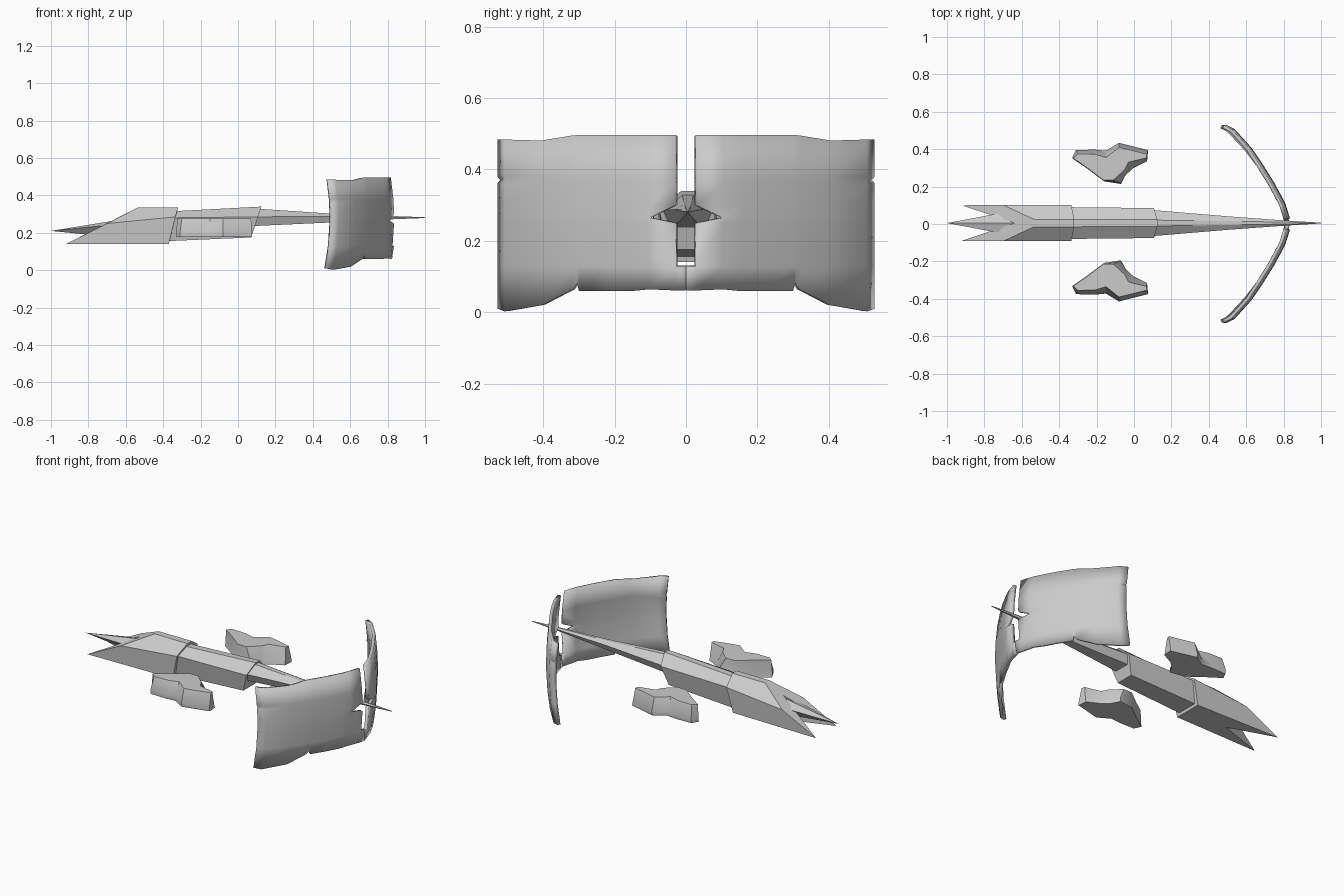
import bpy, bmesh, math

if "Cube" in bpy.data.objects:
    bpy.data.objects.remove(bpy.data.objects["Cube"])


def make(name, verts, faces, dy=0.0, angle=25):
    """Mesh object with clean normals, smooth below the given angle."""
    me = bpy.data.meshes.new(name)
    bm = bmesh.new()
    vs = [bm.verts.new((x, y + dy, z)) for x, y, z in verts]
    for f in faces:
        bm.faces.new([vs[i] for i in f])
    bmesh.ops.remove_doubles(bm, verts=bm.verts, dist=1e-4)
    bmesh.ops.recalc_face_normals(bm, faces=bm.faces)
    bm.to_mesh(me)
    bm.free()
    ob = bpy.data.objects.new(name, me)
    bpy.context.collection.objects.link(ob)
    bpy.ops.object.select_all(action='DESELECT')
    ob.select_set(True)
    bpy.context.view_layer.objects.active = ob
    bpy.ops.object.shade_smooth_by_angle(angle=math.radians(angle))
    return ob


def loft(rings):
    """Verts and faces for a capped skin through rings of equal length."""
    n = len(rings[0])
    verts = [p for r in rings for p in r]
    faces = [(k * n + i, k * n + (i + 1) % n, (k + 1) * n + (i + 1) % n, (k + 1) * n + i)
             for k in range(len(rings) - 1) for i in range(n)]
    faces += [tuple(range(n)), tuple(range((len(rings) - 1) * n, len(rings) * n))]
    return verts, faces


def section(x, slant, ridge, shoulder, bottom, z0=0.28):
    """Six-sided hull section, leaning forward toward the top."""
    half = [ridge, shoulder, bottom]
    pts = half + [(-y, z) for y, z in reversed(half)]
    return [(x + slant * (z - z0), y, z) for y, z in pts]


DY = 0.005

# Rear hull: slanted tail cut with a V notch between two prongs
half = [(-.32, .02, .335), (-.335, .097, .285), (-.37, .085, .14),
        (-.535, .02, .335), (-.70, .097, .25), (-.92, .095, .14)]
v = half + [(x, -y, z) for x, y, z in half] + [(-.64, 0, .282), (-.64, 0, .14)]
f = [(0, 3, 9, 6), (0, 1, 2, 8, 7, 6), (3, 12, 9), (2, 5, 13), (2, 13, 8), (8, 13, 11)]
for o in (0, 6):
    f += [(o, o + 1, o + 4, o + 3), (o + 1, o + 2, o + 5, o + 4),
          (o + 3, o + 4, o + 5, 12), (12, o + 5, 13)]
make("rear_hull", v, f, DY)

# Tail spike in the notch
base = [(-.60, 0, .275), (-.60, .075, .25), (-.60, 0, .17), (-.60, -.075, .25)]
make("tail_spike", base + [(-1, 0, .21)],
     [(0, 1, 2, 3)] + [(i, (i + 1) % 4, 4) for i in range(4)], DY)

# Middle hull
make("middle_hull", *loft([
    section(-.36, .256, (.02, .315), (.085, .28), (.065, .155)),
    section(.105, .33, (.018, .34), (.08, .285), (.055, .175))]), DY)

# Long tapering neck and nose needle
make("nose_boom", *loft([
    section(.07, .3, (.016, .33), (.072, .285), (.05, .235)),
    section(.50, .2, (.010, .302), (.036, .288), (.022, .255)),
    section(.82, 0, (.005, .29), (.013, .283), (.007, .272)),
    section(1.0, 0, (.001, .283), (.002, .281), (.001, .279))]), DY)

# Curved shield: columns of (y, x, bottom z, top z)
cols = [(0, .815, .062, .495), (.027, .808, .062, .495), (.10, .785, .065, .495),
        (.15, .76, .06, .495), (.22, .722, .06, .495), (.295, .675, .06, .495),
        (.303, .67, .085, .495), (.315, .662, .064, .494), (.40, .605, .02, .48),
        (.50, .515, .003, .483), (.52, .475, .01, .484)]
rows = [.13, .25, .265, .30, .36, .37, .38]


def shield_point(y, x, z):
    return (x + .018 * (1 - ((z - .28) / .22) ** 2), y, z)


for side, name in ((1, "shield_left"), (-1, "shield_right")):
    v, f = [], []
    for y, x, zb, zt in cols:
        for z in [zb] + rows + [zt]:
            inset = .008 if y == .52 and z == .37 else 0
            v.append(shield_point(side * (y - inset), x, z))
    R = len(rows) + 2
    for c in range(len(cols) - 1):
        for r in range(R - 1):
            if c == 0 and r > 0:          # open centre slot
                continue
            a, b = c * R + r, (c + 1) * R + r
            if c == 1 and r == 2:         # side openings around the nose
                f.append((a, b, b + 1))
            elif c == 1 and r == 3:
                f.append((b, b + 1, a + 1))
            else:
                f.append((a, b, b + 1, a + 1))
    if side < 0:
        f = [q[::-1] for q in f]
    used = sorted({i for q in f for i in q})
    v = [v[i] for i in used]
    f = [[used.index(i) for i in q] for q in f]
    ob = make(name, v, f, 0, 35)
    m = ob.modifiers.new("thickness", 'SOLIDIFY')
    m.thickness = .018
    m.offset = 0

# Side pods: flat wavy outline, flared toward the bottom
top = [(-.325, .342), (-.25, .29), (-.165, .225), (-.11, .225), (-.05, .28), (-.03, .32),
       (.065, .343), (.07, .363), (-.08, .40), (-.15, .345), (-.21, .363), (-.30, .365)]
low = [(-.33, .345), (-.25, .29), (-.16, .222), (-.07, .208), (-.045, .255), (-.005, .292),
       (.07, .33), (.075, .385), (-.08, .424), (-.15, .382), (-.21, .388), (-.31, .385)]
for side, name in ((1, "pod_left"), (-1, "pod_right")):
    rings = [[(x, side * y, .277) for x, y in top],
             [(x, side * y, .20 if x < 0 else .185) for x, y in low],
             [(x, side * (y - .004), .177) for x, y in low]]
    make(name, *loft(rings), .01, 40)
